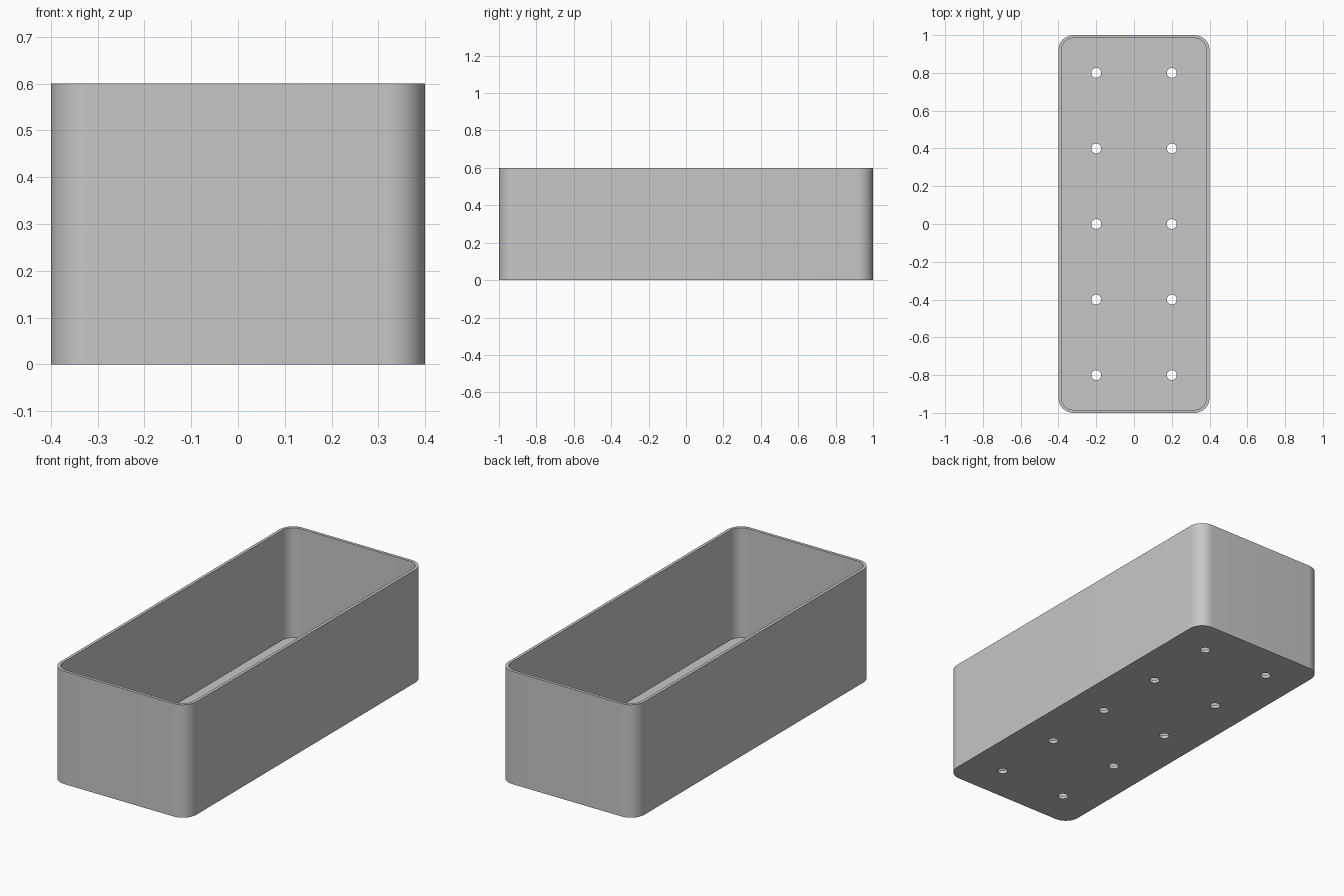
import bpy
import math

WIDTH, LENGTH, HEIGHT = 0.8, 2.0, 0.6
WALL, CORNER, HOLE = 0.016, 0.08, 0.026

if "Cube" in bpy.data.objects:
    bpy.data.objects.remove(bpy.data.objects["Cube"], do_unlink=True)

gray = bpy.data.materials.new("plain_gray")
gray.use_nodes = True
gray.diffuse_color = (0.57, 0.57, 0.57, 1)
gray.node_tree.nodes["Principled BSDF"].inputs["Base Color"].default_value = gray.diffuse_color


def rounded_prism(name, width, length, radius, z0, z1, steps=12):
    """Upright prism with a rounded rectangle outline."""
    ring = []
    for quarter, (sx, sy) in enumerate([(1, 1), (-1, 1), (-1, -1), (1, -1)]):
        cx, cy = sx * (width / 2 - radius), sy * (length / 2 - radius)
        for i in range(steps + 1):
            a = (quarter + i / steps) * math.pi / 2
            ring.append((cx + radius * math.cos(a), cy + radius * math.sin(a)))
    n = len(ring)
    verts = [(x, y, z) for z in (z0, z1) for x, y in ring]
    faces = [(i, (i + 1) % n, n + (i + 1) % n, n + i) for i in range(n)]
    faces += [tuple(reversed(range(n))), tuple(range(n, 2 * n))]
    mesh = bpy.data.meshes.new(name)
    mesh.from_pydata(verts, [], faces)
    mesh.materials.append(gray)
    obj = bpy.data.objects.new(name, mesh)
    bpy.context.collection.objects.link(obj)
    return obj


def cut(target, cutter):
    """Subtract the cutter from the target, then discard it."""
    cutter.hide_render = True
    bpy.ops.object.select_all(action="DESELECT")
    bpy.context.view_layer.objects.active = target
    target.select_set(True)
    mod = target.modifiers.new("cut", "BOOLEAN")
    mod.operation, mod.solver, mod.object = "DIFFERENCE", "EXACT", cutter
    bpy.ops.object.modifier_apply(modifier=mod.name)
    bpy.data.objects.remove(cutter, do_unlink=True)


# Open box with rounded vertical corners
box = rounded_prism("planter_box", WIDTH, LENGTH, CORNER, 0, HEIGHT)
cut(box, rounded_prism("cavity_cutter", WIDTH - 2 * WALL, LENGTH - 2 * WALL,
                       CORNER - WALL, WALL, HEIGHT + 0.1))

# Two rows of five drain holes through the floor
for x in (-0.2, 0.2):
    for row in range(-2, 3):
        bpy.ops.mesh.primitive_cylinder_add(vertices=32, radius=HOLE, depth=0.1,
                                            location=(x, row * 0.4, 0))
        drill = bpy.context.object
        drill.name = "drain_hole_cutter"
        drill.data.materials.append(gray)
        cut(box, drill)

# Smooth corners, crisp rims
bpy.ops.object.select_all(action="DESELECT")
box.select_set(True)
bpy.context.view_layer.objects.active = box
bpy.ops.object.shade_smooth_by_angle(angle=math.radians(30))
